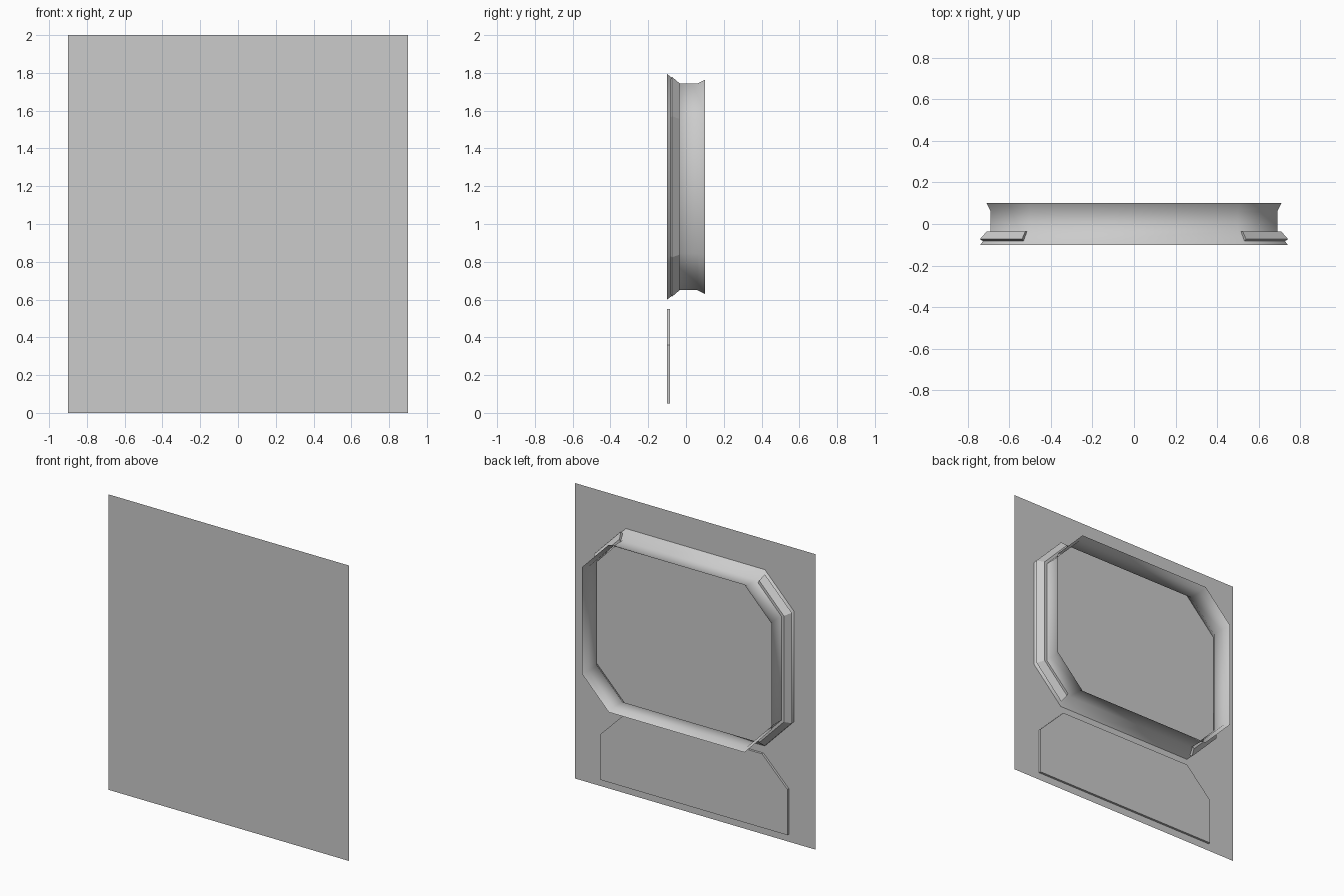
import bpy

if "Cube" in bpy.data.objects:
    bpy.data.objects.remove(bpy.data.objects["Cube"])

FRONT = -0.1
CZ = 1.197          # window centre height


def make(name, verts, faces):
    mesh = bpy.data.meshes.new(name)
    mesh.from_pydata(verts, [], faces)
    mesh.update()
    ob = bpy.data.objects.new(name, mesh)
    bpy.context.collection.objects.link(ob)
    return ob


def octagon(r):
    """Corners of the chamfered window outline; r is the half width."""
    d = r - 0.69
    w, h = r, 0.547 + d
    cx, cz = 0.50 + d * 0.41, 0.352 + d * 0.41
    return [(cx, h), (w, cz), (w, -cz), (cx, -h),
            (-cx, -h), (-w, -cz), (-w, cz), (-cx, h)]


# Flat front sheet
make("front_sheet",
     [(-0.9, FRONT, 0), (0.9, FRONT, 0), (0.9, FRONT, 2), (-0.9, FRONT, 2)],
     [(0, 1, 2, 3)])

# Window surround: flared single-skin tube
profile = [(0.74, -0.1), (0.69, -0.035), (0.69, 0.06), (0.71, 0.1)]
verts = [(x, y, CZ + z) for r, y in profile for x, z in octagon(r)]
faces = [(i * 8 + j, i * 8 + (j + 1) % 8, (i + 1) * 8 + (j + 1) % 8, (i + 1) * 8 + j)
         for i in range(len(profile) - 1) for j in range(8)]
surround = make("window_surround", verts, faces)
bpy.context.view_layer.objects.active = surround
surround.select_set(True)
bpy.ops.object.shade_smooth_by_angle(angle=0.9)
surround.select_set(False)


# C-shaped trim strips lying on the outside of the front flare
def trim(name, side):
    section = [(0.69, -0.035), (0.708, -0.035), (0.742, -0.073), (0.727, -0.083)]
    rings = []
    for r, y in section:
        p = octagon(r)[:4]
        t = 0.08
        p[0] = tuple(a + (b - a) * t for a, b in zip(p[0], p[1]))
        p[3] = tuple(a + (b - a) * t for a, b in zip(p[3], p[2]))
        rings.append([(side * x, y, CZ + z) for x, z in p])
    v = [rings[s][k] for k in range(4) for s in range(4)]
    f = [(k * 4 + s, k * 4 + (s + 1) % 4, k * 4 + 4 + (s + 1) % 4, k * 4 + 4 + s)
         for k in range(3) for s in range(4)]
    f += [(3, 2, 1, 0), (12, 13, 14, 15)]
    if side < 0:
        f = [q[::-1] for q in f]
    make(name, v, f)


trim("right_trim_strip", 1)
trim("left_trim_strip", -1)

# Lower panel with clipped top corners
outline = [(-0.70, 0.05), (0.70, 0.05), (0.70, 0.36), (0.51, 0.55), (-0.51, 0.55), (-0.70, 0.36)]
n = len(outline)
verts = [(x, y, z) for y in (FRONT, -0.085) for x, z in outline]
faces = [tuple(range(n)), tuple(range(2 * n - 1, n - 1, -1))]
faces += [(i, i + n, (i + 1) % n + n, (i + 1) % n) for i in range(n)]
make("lower_panel", verts, faces)
